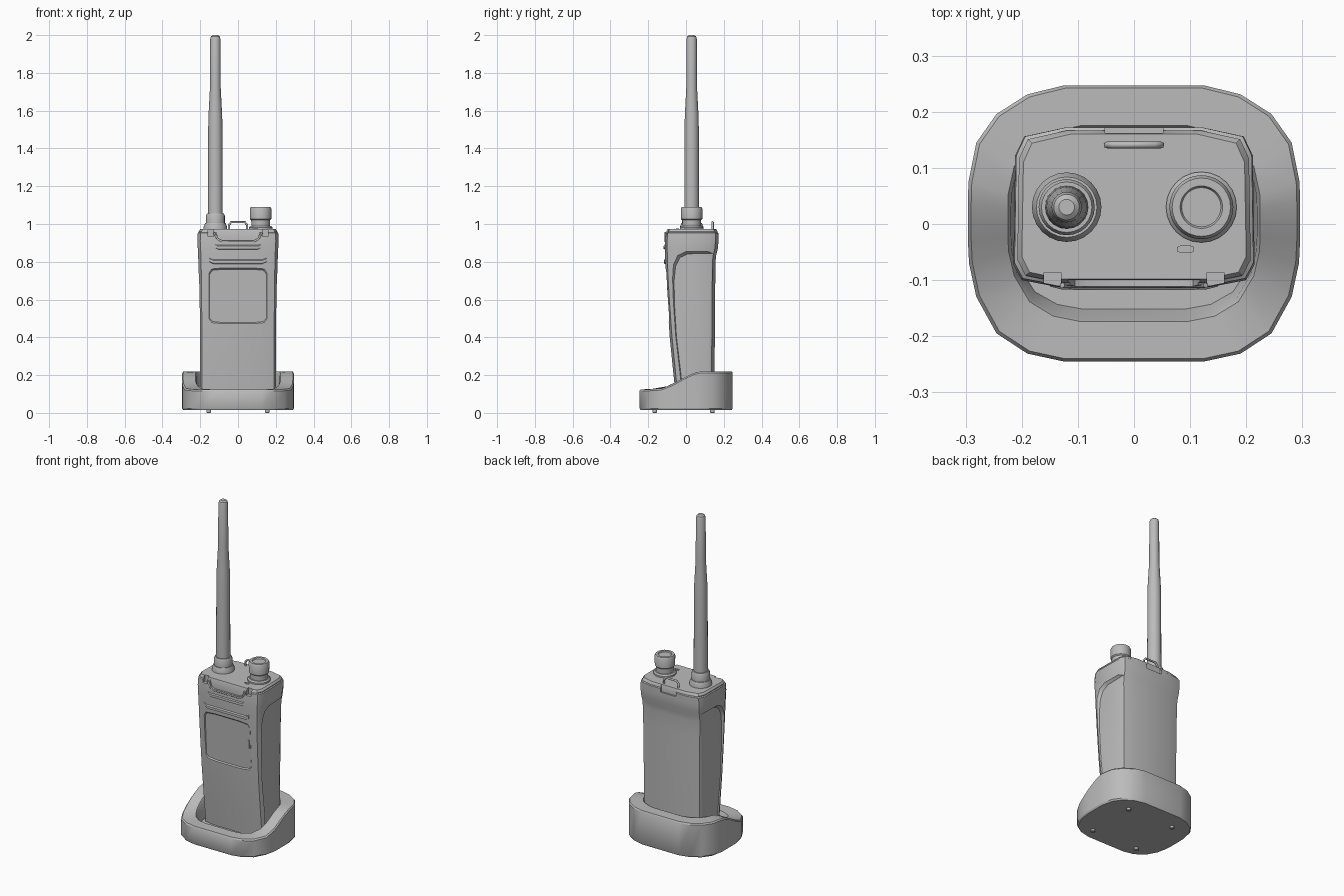
import bpy, bmesh, math

if "Cube" in bpy.data.objects:
    bpy.data.objects.remove(bpy.data.objects["Cube"], do_unlink=True)

grey = bpy.data.materials.new("plain grey")
grey.use_nodes = True
grey.diffuse_color = (0.5, 0.5, 0.5, 1)
grey.node_tree.nodes["Principled BSDF"].inputs["Base Color"].default_value = (0.5, 0.5, 0.5, 1)


def loft(name, rings):
    """Skin a stack of equal rings and cap both ends."""
    bm = bmesh.new()
    rows = [[bm.verts.new(p) for p in ring] for ring in rings]
    n = len(rows[0])
    for a, b in zip(rows, rows[1:]):
        for i in range(n):
            j = (i + 1) % n
            bm.faces.new((a[i], a[j], b[j], b[i]))
    bm.faces.new(rows[0][::-1])
    bm.faces.new(rows[-1])
    bmesh.ops.recalc_face_normals(bm, faces=bm.faces)
    mesh = bpy.data.meshes.new(name)
    bm.to_mesh(mesh)
    bm.free()
    obj = bpy.data.objects.new(name, mesh)
    bpy.context.collection.objects.link(obj)
    mesh.materials.append(grey)
    return obj


def lathe(name, x, y, profile, n=24):
    turns = [2 * math.pi * i / n for i in range(n)]
    return loft(name, [[(x + r * math.cos(t), y + r * math.sin(t), z) for t in turns]
                       for r, z in profile])


def mirrored(half):
    """Close a right-hand outline, listed front to back, across x = 0."""
    return half + [(-x, y) for x, y in reversed(half)]


def wire(name, points, radius):
    curve = bpy.data.curves.new(name, "CURVE")
    curve.dimensions = "3D"
    curve.bevel_depth = radius
    curve.bevel_resolution = 2
    curve.use_fill_caps = True
    spline = curve.splines.new("POLY")
    spline.points.add(len(points) - 1)
    for p, co in zip(spline.points, points):
        p.co = (*co, 1)
    curve.materials.append(grey)
    obj = bpy.data.objects.new(name, curve)
    bpy.context.collection.objects.link(obj)
    return obj


def cut(target, cutter):
    mod = target.modifiers.new("cut", "BOOLEAN")
    mod.operation = "DIFFERENCE"
    mod.object = cutter
    bpy.context.view_layer.objects.active = target
    bpy.ops.object.modifier_apply(modifier=mod.name)
    bpy.data.objects.remove(cutter, do_unlink=True)


# Charging cradle: rounded tub whose rim climbs towards the back
outline = mirrored([(0.125, -0.245), (0.19, -0.231), (0.245, -0.195), (0.281, -0.13),
                    (0.294, -0.07), (0.296, -0.03), (0.296, 0.0), (0.296, 0.04),
                    (0.295, 0.075), (0.281, 0.145), (0.245, 0.196), (0.19, 0.231),
                    (0.125, 0.247)])


def rim(y):
    t = min(max((y + 0.16) / 0.25, 0), 1)
    return 0.125 + 0.095 * t * t * (3 - 2 * t)


def tub_ring(sx, sy, drop=None, z=0):
    return [(x * sx, y * sy, z if drop is None else rim(y * sy) - drop) for x, y in outline]


loft("charger_cradle", [
    tub_ring(0.98, 0.98, z=0.015), tub_ring(1, 1, z=0.024),
    tub_ring(1, 1, 0.008), tub_ring(0.98, 0.98, 0),
    tub_ring(0.76, 0.71, 0), tub_ring(0.74, 0.69, 0.012),
    tub_ring(0.72, 0.62, z=0.06)])
for x in (-0.155, 0.155):
    for y in (-0.165, 0.14):
        lathe("cradle_foot", x, y, [(0.009, 0), (0.012, 0.003), (0.012, 0.02)], 12)


# Radio body: rounded section swept up a leaning front and a flared back
def section(z, w, front, back):
    half = [(0.64 * w, front), (0.93 * w, front + 0.012), (w, front + 0.04),
            (w * 0.985, back - 0.05), (w * 0.91, back - 0.016), (w * 0.57, back)]
    return [(x, y, z) for x, y in mirrored(half)]


body = loft("radio_body", [
    section(0.05, 0.203, -0.05, 0.148), section(0.2, 0.204, -0.066, 0.15),
    section(0.4, 0.205, -0.086, 0.153), section(0.6, 0.207, -0.1, 0.154),
    section(0.7, 0.208, -0.106, 0.155), section(0.8, 0.21, -0.11, 0.156),
    section(0.835, 0.211, -0.111, 0.16), section(0.87, 0.213, -0.112, 0.169),
    section(0.91, 0.215, -0.112, 0.172), section(0.952, 0.213, -0.109, 0.172),
    section(0.956, 0.208, -0.104, 0.167), section(0.961, 0.208, -0.104, 0.167),
    section(0.973, 0.2, -0.098, 0.16)])

# Side grip recesses with a sloped border
grip = [(-0.012, 0.0), (-0.026, 0.2), (-0.05, 0.4), (-0.061, 0.58), (-0.063, 0.7),
        (-0.055, 0.775), (-0.032, 0.822), (0.01, 0.842), (0.3, 0.848), (0.3, 0.0)]
for s in (-1, 1):
    cut(body, loft("grip_cutter", [
        [(s * 0.195, y, z) for y, z in grip],
        [(s * 0.222, y - 0.02, z + 0.02) for y, z in grip]]))


# Sunken front panel with a bowed lower edge
def front_y(z):
    return -0.094 - (z - 0.5) * 0.055


def panel_ring(grow, depth):
    pts = [(0.08, 0.478), (0.135, 0.484), (0.15, 0.5), (0.15, 0.735), (0.135, 0.755), (0.08, 0.76)]
    ring = []
    for x, z in mirrored(pts):
        z = 0.62 + (z - 0.62) * (1 + grow / 0.14)
        ring.append((x * (1 + grow / 0.15), front_y(z) + depth, z))
    return ring


cut(body, loft("panel_cutter", [panel_ring(0, 0.008), panel_ring(0.018, -0.012)]))

# Notch at the top of the front, and two small hooks' pockets
notch = [(0.085, 0.915), (0.105, 0.925), (0.128, 1.0)]
cut(body, loft("notch_cutter", [[(x, y, z) for x, z in mirrored(notch)]
                                for y in (-0.2, -0.1)]))
for s in (-1, 1):
    pocket = [(s * 0.13, 0.935), (s * 0.16, 0.935), (s * 0.16, 1.0), (s * 0.13, 1.0)]
    cut(body, loft("pocket_cutter", [[(x, y, z) for x, z in pocket] for y in (-0.2, -0.086)]))

# Latch slot in the back edge
slot = [(-0.052, 0.93), (0.052, 0.93), (0.052, 1.0), (-0.052, 1.0)]
cut(body, loft("slot_cutter", [[(x, y, z) for x, z in slot] for y in (0.162, 0.2)]))


# Louvred brow ridges above the panel
def ridge(name, w, z, height, out):
    rings = []
    for x, k in ((-w, 0.2), (-w * 0.85, 1), (w * 0.85, 1), (w, 0.2)):
        lift = 0.012 * (1 - k)
        rings.append([(x, -0.1, z + lift), (x, -0.11 - out * k, z + lift + 0.006),
                      (x, -0.11 - out * k, z + lift + height * 0.6), (x, -0.1, z + lift + height)])
    return loft(name, rings)


ridge("upper_brow", 0.125, 0.862, 0.035, 0.008)
ridge("lower_brow", 0.15, 0.785, 0.035, 0.007)
wire("notch_border", [(x, -0.109, z) for x, z in
                      ((-0.128, 0.955), (-0.108, 0.92), (-0.085, 0.908),
                       (0.085, 0.908), (0.108, 0.92), (0.128, 0.955))], 0.005)
loft("side_key", [[(x, front_y(z) + 0.003, z) for x, z in
                   ((0.136, 0.61), (0.142, 0.61), (0.142, 0.66), (0.136, 0.66))],
                  [(x, front_y(z) + 0.012, z) for x, z in
                   ((0.136, 0.61), (0.142, 0.61), (0.142, 0.66), (0.136, 0.66))]])

# Antenna with its collar
lathe("antenna_seat", -0.12, 0.03, [(0.062, 0.96), (0.062, 0.985), (0.054, 1.005), (0.04, 1.005)])
lathe("antenna_collar", -0.12, 0.03, [(0.046, 0.97), (0.046, 1.0), (0.05, 1.005),
                                      (0.05, 1.045), (0.045, 1.055), (0.03, 1.055)])
lathe("antenna", -0.12, 0.03, [(0.039, 1.04), (0.038, 1.5), (0.036, 1.58), (0.028, 1.73),
                               (0.027, 1.98), (0.023, 1.993), (0.014, 2.0)], 20)

# Volume knob with a dished top
lathe("knob_seat", 0.12, 0.03, [(0.063, 0.96), (0.063, 0.982), (0.056, 0.99), (0.04, 0.99)])
lathe("volume_knob", 0.12, 0.03, [(0.049, 0.98), (0.05, 1.02), (0.056, 1.026), (0.057, 1.08),
                                  (0.052, 1.09), (0.038, 1.09), (0.035, 1.084)], 28)

# Strap loop and indicator light on the top face
wire("strap_loop", [(x, 0.141, z) for x, z in
                    ((-0.048, 0.965), (-0.048, 0.995), (-0.036, 1.01),
                     (0.036, 1.01), (0.048, 0.995), (0.048, 0.965))], 0.006)
lamp = [(0.008, -0.052), (0.015, -0.049), (0.015, -0.041), (0.008, -0.038)]
loft("indicator_light", [[(x + 0.092, y, z) for x, y in mirrored(lamp)] for z in (0.97, 0.977)])

# Smooth shading with crisp edges
bpy.ops.object.select_all(action="DESELECT")
for obj in bpy.context.collection.objects:
    if obj.type == "MESH":
        obj.select_set(True)
        bpy.context.view_layer.objects.active = obj
bpy.ops.object.shade_smooth_by_angle(angle=math.radians(32))
